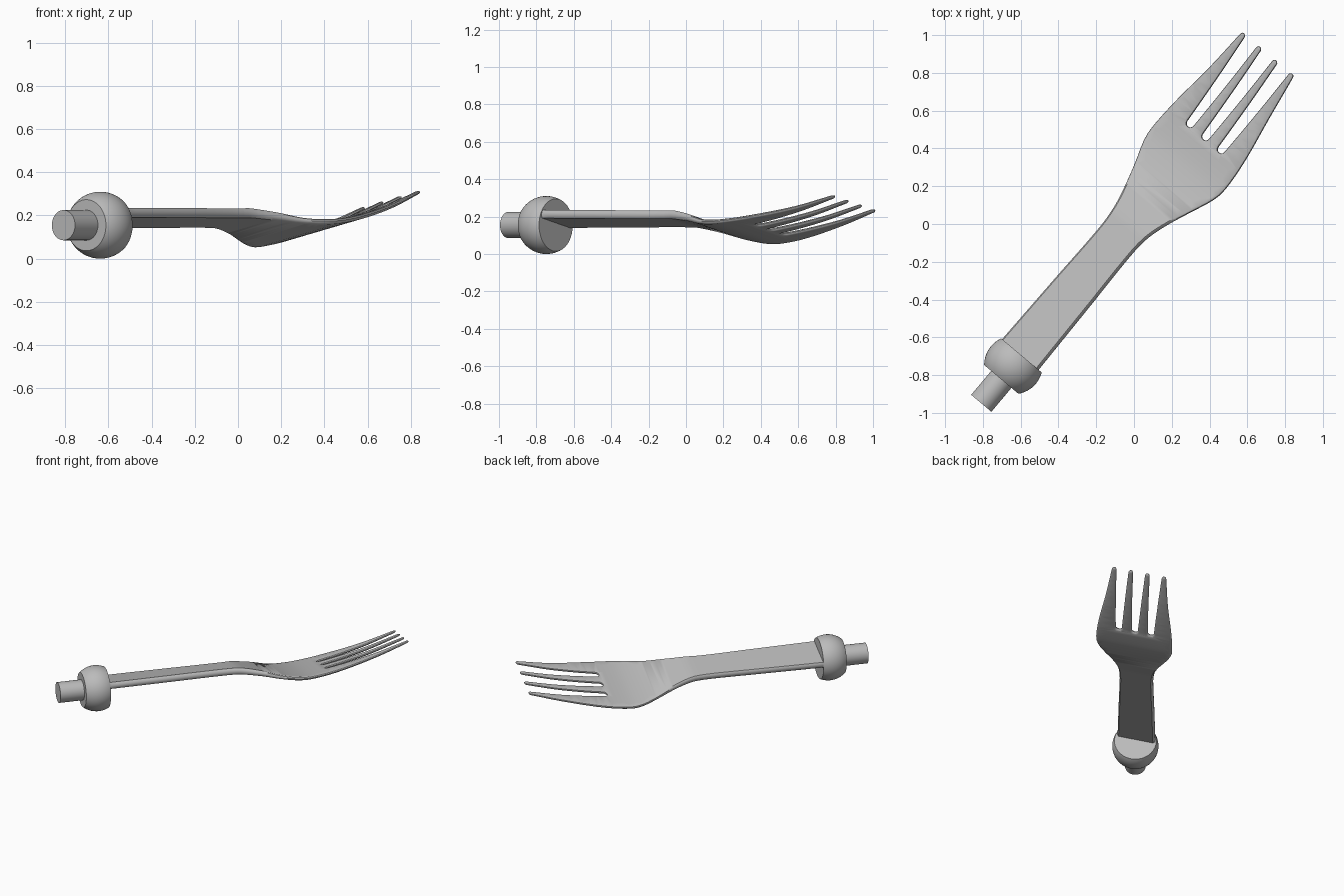
import bpy, bmesh, math
from mathutils import Matrix, Vector

if "Cube" in bpy.data.objects:
    bpy.data.objects.remove(bpy.data.objects["Cube"], do_unlink=True)

metal = bpy.data.materials.new("plain grey")
GREY = (0.5, 0.5, 0.5, 1)
metal.use_nodes = True
metal.diffuse_color = GREY
metal.node_tree.nodes["Principled BSDF"].inputs["Base Color"].default_value = GREY

# The long axis is local x, then turned on the ground and rolled slightly
PLACE = (Matrix.Translation((-0.007, 0.006, 0.155))
         @ Matrix.Rotation(math.radians(50), 4, 'Z')
         @ Matrix.Rotation(math.radians(-12.7), 4, 'X'))


def smooth_curve(points):
    """Cubic interpolation through (x, value) points."""
    n = len(points)

    def slope(i):
        a, b = points[max(i - 1, 0)], points[min(i + 1, n - 1)]
        return (b[1] - a[1]) / (b[0] - a[0])

    def value(x):
        if x <= points[0][0]:
            return points[0][1]
        for i in range(n - 1):
            (x0, y0), (x1, y1) = points[i], points[i + 1]
            if x <= x1:
                d = x1 - x0
                t = (x - x0) / d
                return ((2*t**3 - 3*t*t + 1) * y0 + (t**3 - 2*t*t + t) * d * slope(i)
                        + (3*t*t - 2*t**3) * y1 + (t**3 - t*t) * d * slope(i + 1))
        return points[-1][1]
    return value


def finish(bm, name):
    bmesh.ops.recalc_face_normals(bm, faces=bm.faces)
    bm.transform(PLACE)
    mesh = bpy.data.meshes.new(name)
    bm.to_mesh(mesh)
    bm.free()
    obj = bpy.data.objects.new(name, mesh)
    bpy.context.collection.objects.link(obj)
    mesh.materials.append(metal)
    bpy.ops.object.select_all(action='DESELECT')
    obj.select_set(True)
    bpy.context.view_layer.objects.active = obj
    bpy.ops.object.shade_smooth_by_angle(angle=math.radians(40))
    return obj


# Fork outline: half width, then top and bottom height along the length
half_width = smooth_curve([(-0.95, 0.13), (-0.5, 0.122), (-0.12, 0.115), (0, 0.126), (0.11, 0.155),
                           (0.25, 0.204), (0.36, 0.246), (0.44, 0.261), (0.63, 0.25),
                           (0.89, 0.214), (1.13, 0.187)])
top = smooth_curve([(-0.9, 0.056), (-0.05, 0.056), (0.0, 0.053), (0.13, 0.026), (0.25, -0.008),
                    (0.34, -0.022), (0.45, -0.024), (0.63, 0), (0.9, 0.057), (1.15, 0.128)])
bottom = smooth_curve([(-0.9, 0.011), (-0.05, 0.011), (0.0, 0.008), (0.13, -0.012), (0.25, -0.036),
                       (0.36, -0.049), (0.45, -0.047), (0.63, -0.022), (0.9, 0.037), (1.15, 0.112)])
TIP, ROOT = 1.13, 0.6


def edge(start, end, steps=10):
    """Straight side of a tine."""
    a, b = Vector(start), Vector(end)
    return [a.lerp(b, i / steps) for i in range(steps + 1)]


def arc(x, y_from, y_to, bulge, sweep=math.pi, steps=6):
    """Rounded end between two side points, both left out."""
    mid, r = (y_from + y_to) / 2, (y_from - y_to) / 2
    return [Vector((x + bulge * math.sin(sweep * i / steps), mid + r * math.cos(sweep * i / steps)))
            for i in range(1, steps)]


side = []
for i in range(53):
    x = -0.95 + (TIP + 0.95) * i / 52
    side.append(Vector((x, half_width(x))))
side += arc(TIP, 0.187, 0.155, 0.018)                      # outer tine tip
side += edge((TIP, 0.155), (ROOT, 0.131))
side += arc(ROOT, 0.131, 0.089, -0.021)                    # outer slot
side += edge((ROOT, 0.089), (TIP, 0.073))
side += arc(TIP, 0.073, 0.041, 0.018)                      # inner tine tip
side += edge((TIP, 0.041), (ROOT, 0.021))
side += arc(ROOT, 0.021, -0.021, -0.021, math.pi / 2, 4)   # half of middle slot
outline = side + [Vector((ROOT - 0.021, 0))] + [Vector((p.x, -p.y)) for p in reversed(side)]

# Stack inset copies of the outline to give rounded rims
bm = bmesh.new()
rings = []
count = len(outline)
for inset, level in [(0.012, 0), (0.003, 0.2), (0, 0.5), (0.003, 0.82), (0.011, 1)]:
    ring = []
    for i, p in enumerate(outline):
        d = (outline[(i + 1) % count] - outline[i - 1]).normalized()
        ring.append(bm.verts.new((p.x + d.y * inset, p.y - d.x * inset, level)))
    rings.append(ring)
for low, high in zip(rings, rings[1:]):
    for i in range(count):
        j = (i + 1) % count
        bm.faces.new((low[i], low[j], high[j], high[i]))
caps = [bm.faces.new(rings[0]), bm.faces.new(rings[-1])]
bmesh.ops.triangulate(bm, faces=caps)

# Slice across the length, then bend to the side profile
for i in range(44):
    bmesh.ops.bisect_plane(bm, geom=bm.verts[:] + bm.edges[:] + bm.faces[:], dist=1e-5,
                           plane_co=(-0.1 + i * 0.028, 0, 0), plane_no=(1, 0, 0))
for v in bm.verts:
    low, high = bottom(v.co.x), top(v.co.x)
    v.co.z = low + (high - low) * v.co.z
finish(bm, "fork")


def turned(name, profile, segments=48):
    """Solid of revolution about the long axis from (x, radius) points."""
    bm = bmesh.new()
    rings = [[bm.verts.new((x, r * math.cos(math.tau * k / segments), r * math.sin(math.tau * k / segments)))
              for k in range(segments)] for x, r in profile]
    for a, b in zip(rings, rings[1:]):
        for k in range(segments):
            m = (k + 1) % segments
            bm.faces.new((a[k], a[m], b[m], b[k]))
    bm.faces.new(rings[0])
    bm.faces.new(rings[-1])
    finish(bm, name)


# Ball with both ends cut flat, and the round peg behind it
CENTRE, RADIUS = -0.982, 0.155
ball = []
for i in range(17):
    off = -0.1 + 0.166 * i / 16
    ball.append((CENTRE + off, math.sqrt(RADIUS**2 - off**2)))
turned("ball_collar", ball)
turned("end_peg", [(-1.247, 0.07), (-1.06, 0.07)])
